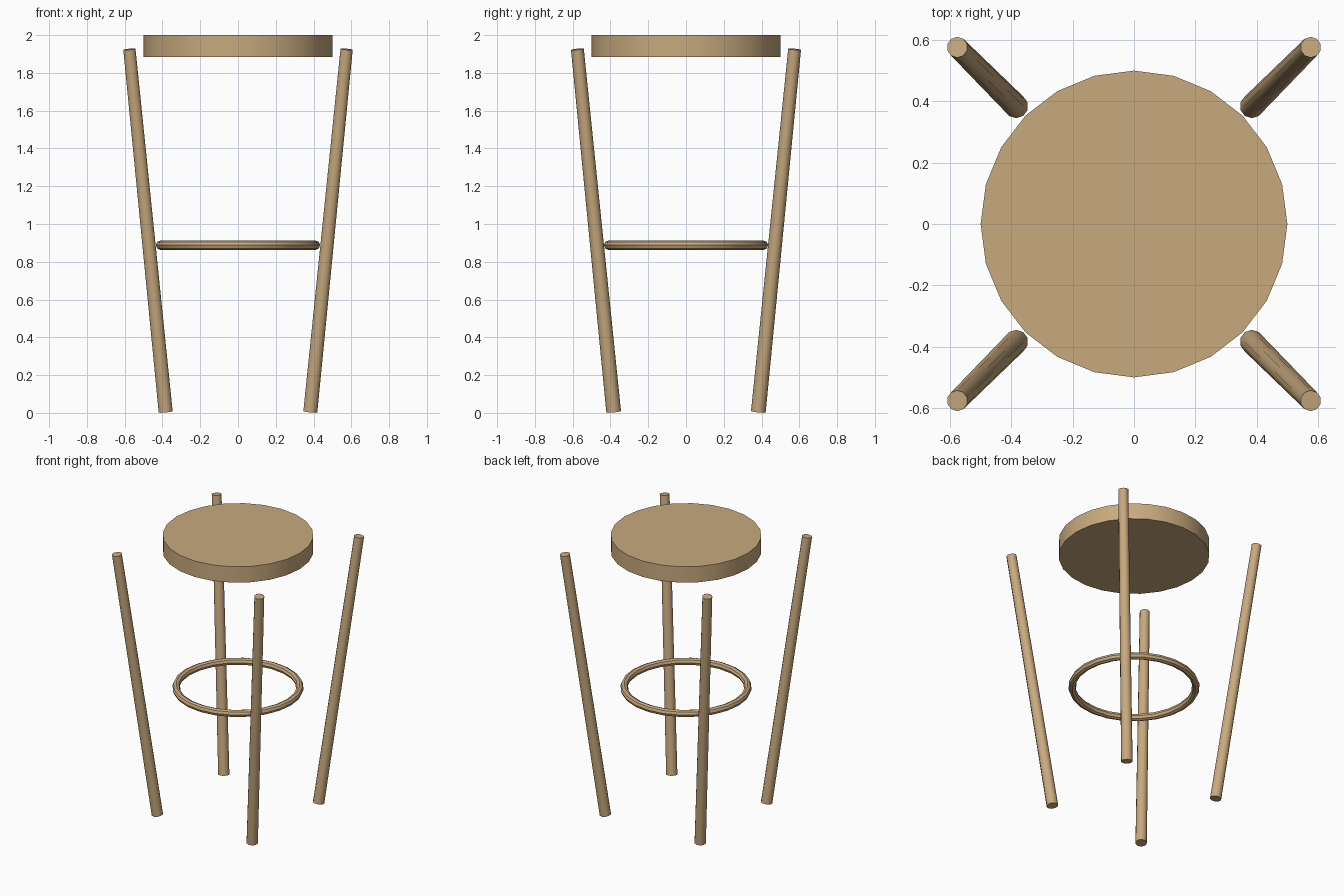
import bpy
from math import radians
from mathutils import Vector

if "Cube" in bpy.data.objects:
    bpy.data.objects.remove(bpy.data.objects["Cube"])

wood = bpy.data.materials.new("wood")
wood.diffuse_color = (0.58, 0.40, 0.21, 1)
wood.use_nodes = True
wood.node_tree.nodes["Principled BSDF"].inputs["Base Color"].default_value = wood.diffuse_color


def finish(name):
    ob = bpy.context.object
    ob.name = name
    ob.data.materials.append(wood)
    bpy.ops.object.shade_smooth_by_angle(angle=radians(40))
    return ob


# Seat: thick round disc
bpy.ops.mesh.primitive_cylinder_add(vertices=24, radius=0.496, depth=0.116,
                                    location=(0, 0, 1.942))
seat = finish("seat")
seat.scale = (1.006, 1.006, 1)

# Foot ring
bpy.ops.mesh.primitive_torus_add(major_segments=24, minor_segments=8,
                                 major_radius=0.41, minor_radius=0.025,
                                 location=(0, 0, 0.888))
finish("foot_ring")

# Four legs, tapering upward and splayed outward at the top
for side, sx in (("left", -1), ("right", 1)):
    for end, sy in (("front", -1), ("back", 1)):
        foot = Vector((sx * 0.383, sy * 0.383, 0.006))
        top = Vector((sx * 0.575, sy * 0.575, 1.925))
        axis = top - foot
        bpy.ops.mesh.primitive_cone_add(vertices=10, radius1=0.039, radius2=0.034,
                                        depth=axis.length, location=(foot + top) / 2)
        leg = finish(f"{end}_{side}_leg")
        leg.rotation_euler = Vector((0, 0, 1)).rotation_difference(axis).to_euler()
